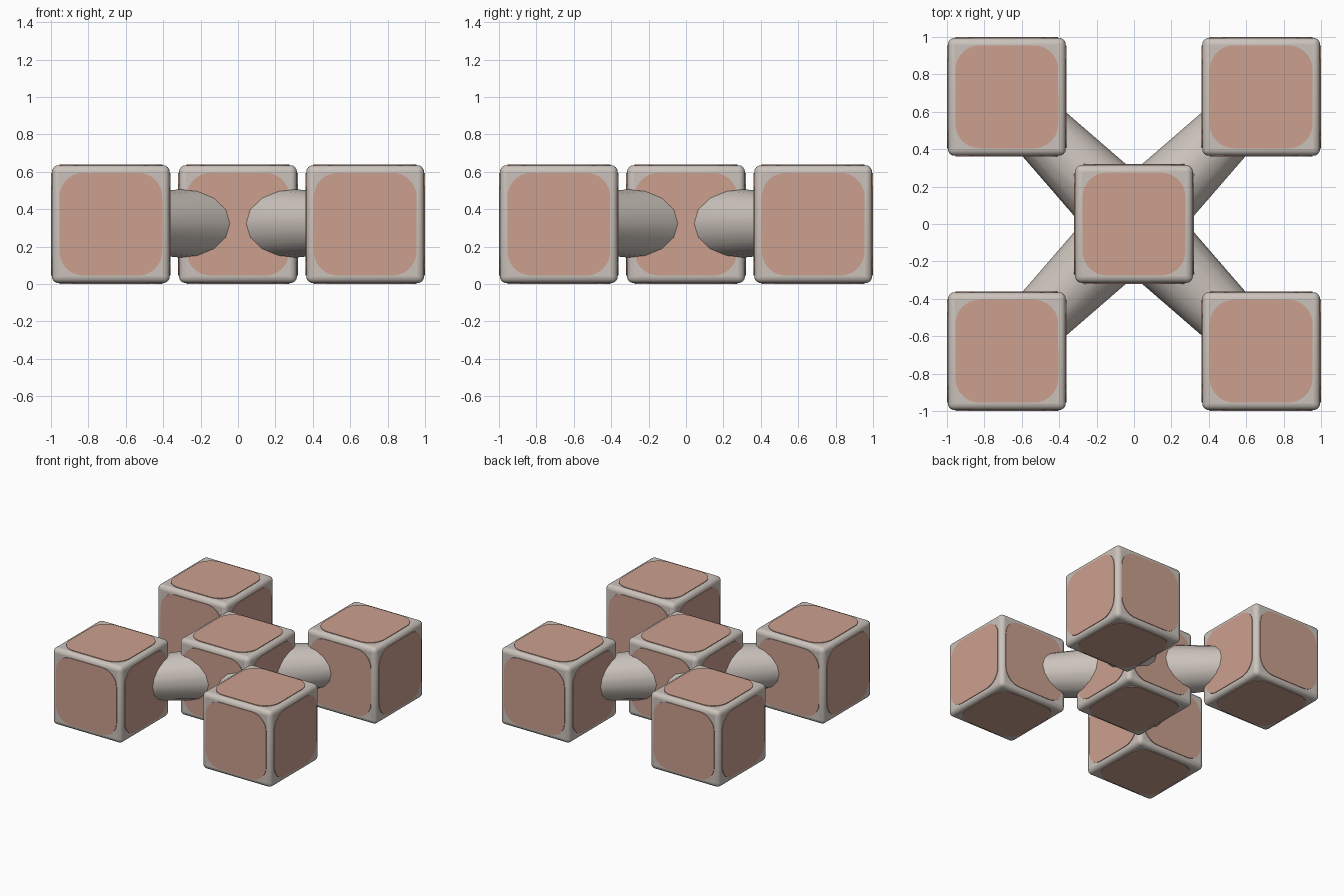
import bpy, math
from mathutils import Vector, Matrix

if "Cube" in bpy.data.objects:
    bpy.data.objects.remove(bpy.data.objects["Cube"])

ZC, OFF = 0.32, 0.68          # centre height, offset of the outer cubes
BODY, PLATE = 0.315, 0.275    # half sizes of cube and face panel


def material(name, rgb):
    m = bpy.data.materials.new(name)
    m.diffuse_color = (*rgb, 1)
    m.use_nodes = True
    m.node_tree.nodes["Principled BSDF"].inputs["Base Color"].default_value = m.diffuse_color
    return m


grey = material("warm_grey", (0.60, 0.545, 0.50))
clay = material("clay_pink", (0.60, 0.35, 0.275))


def smooth(ob, degrees=30):
    bpy.ops.object.select_all(action='DESELECT')
    ob.select_set(True)
    bpy.context.view_layer.objects.active = ob
    bpy.ops.object.shade_smooth_by_angle(angle=math.radians(degrees))


def cube_body(name, centre):
    bpy.ops.mesh.primitive_cube_add(size=BODY * 2, location=centre)
    ob = bpy.context.object
    ob.name = name
    ob.data.materials.append(grey)
    bev = ob.modifiers.new("rounded_edges", 'BEVEL')
    bev.width, bev.segments = 0.035, 4
    smooth(ob)


def panel_mesh(radius=0.13, steps=8, depth=0.009):
    # rounded square extruded along z
    pts = []
    for q in range(4):
        for i in range(steps + 1):
            a = math.pi / 2 * (q + i / steps)
            c = math.pi / 2 * q + math.pi / 4
            k = (PLATE - radius) * math.sqrt(2)
            pts.append((k * math.cos(c) + radius * math.cos(a),
                        k * math.sin(c) + radius * math.sin(a)))
    n = len(pts)
    verts = [(x, y, z) for z in (0, depth) for x, y in pts]
    faces = [list(range(n))[::-1], list(range(n, 2 * n))]
    faces += [(i, (i + 1) % n, n + (i + 1) % n, n + i) for i in range(n)]
    me = bpy.data.meshes.new("face_panel")
    me.from_pydata(verts, [], faces)
    me.materials.append(clay)
    return me


panel = panel_mesh()
directions = [Vector(d) for d in ((1, 0, 0), (-1, 0, 0), (0, 1, 0),
                                  (0, -1, 0), (0, 0, 1), (0, 0, -1))]


def panelled_cube(name, centre):
    cube_body(name, centre)
    # one raised panel per side
    for d in directions:
        ob = bpy.data.objects.new(name + "_panel", panel)
        bpy.context.collection.objects.link(ob)
        rot = d.to_track_quat('Z', 'Y').to_matrix().to_4x4()
        ob.matrix_world = Matrix.Translation(Vector(centre) + d * (BODY - 0.004)) @ rot


panelled_cube("centre_cube", (0, 0, ZC))
for sx in (-1, 1):
    for sy in (-1, 1):
        panelled_cube("corner_cube", (sx * OFF, sy * OFF, ZC))
        # tapered arm from the centre to the corner cube
        length = OFF * math.sqrt(2)
        d = Vector((sx, sy, 0)).normalized()
        bpy.ops.mesh.primitive_cone_add(vertices=16, radius1=0.214, radius2=0.145,
                                        depth=length)
        arm = bpy.context.object
        arm.name = "tapered_arm"
        arm.matrix_world = (Matrix.Translation(d * length / 2 + Vector((0, 0, ZC + 0.004)))
                            @ d.to_track_quat('Z', 'Y').to_matrix().to_4x4())
        arm.data.materials.append(grey)
        smooth(arm)
